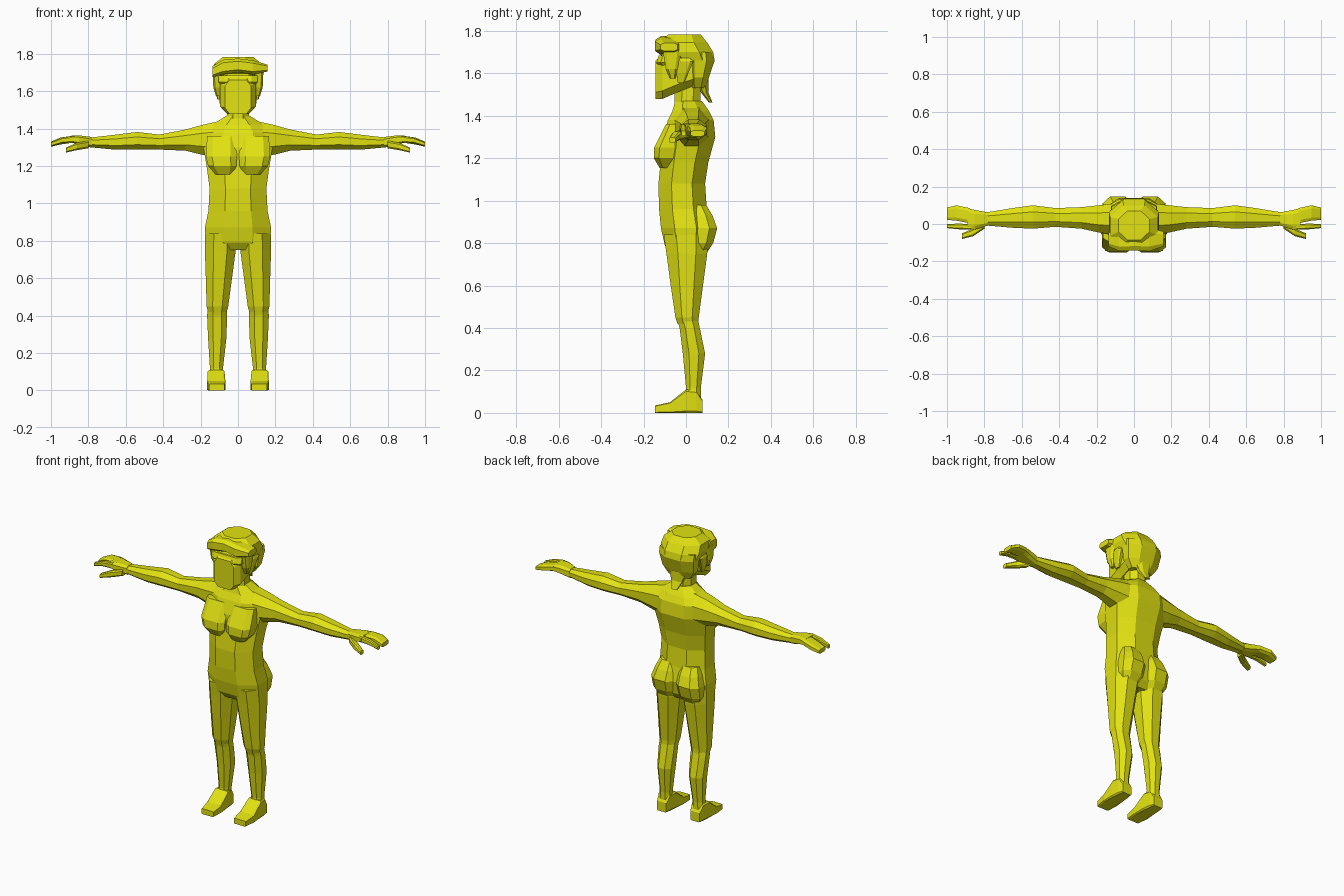
import bpy, bmesh

mat = bpy.data.materials.new("plain yellow")
mat.diffuse_color = (0.76, 0.76, 0.006, 1)


def loft(name, axis, sections, c=0.28, mirror=False):
    """Chamfered-box sections (pos, u0, u1, v0, v1) strung along an axis.
    u, v are x, y for axis z; y, z for axis x; x, z for axis y."""
    bm = bmesh.new()
    rings = []
    for p, u0, u1, v0, v1 in sections:
        du, dv = (u1 - u0) * c, (v1 - v0) * c
        uv = [(u0 + du, v0), (u1 - du, v0), (u1, v0 + dv), (u1, v1 - dv),
              (u1 - du, v1), (u0 + du, v1), (u0, v1 - dv), (u0, v0 + dv)]
        place = {'z': lambda u, v: (u, v, p), 'x': lambda u, v: (p, u, v),
                 'y': lambda u, v: (u, p, v)}[axis]
        rings.append([bm.verts.new(place(u, v)) for u, v in uv])
    for a, b in zip(rings, rings[1:]):
        for i in range(8):
            j = (i + 1) % 8
            bm.faces.new((a[i], a[j], b[j], b[i]))
    bm.faces.new(rings[0])
    bm.faces.new(rings[-1])
    bmesh.ops.recalc_face_normals(bm, faces=bm.faces)
    me = bpy.data.meshes.new(name)
    bm.to_mesh(me)
    bm.free()
    me.materials.append(mat)
    ob = bpy.data.objects.new(name, me)
    bpy.context.collection.objects.link(ob)
    if mirror:
        ob.modifiers.new("mirror", 'MIRROR').use_mirror_merge = False
    return ob


def side(z, w, y0, y1):
    return (z, -w, w, y0, y1)


# Trunk, from the crotch to the base of the neck
loft("torso", 'z', [
    side(0.75, 0.10, -0.07, 0.07), side(0.79, 0.172, -0.10, 0.10),
    side(0.87, 0.177, -0.118, 0.115), side(0.96, 0.158, -0.127, 0.098),
    side(1.08, 0.152, -0.13, 0.09), side(1.18, 0.165, -0.12, 0.105),
    side(1.30, 0.185, -0.11, 0.138), side(1.38, 0.185, -0.085, 0.13),
    side(1.42, 0.14, -0.065, 0.11), side(1.47, 0.06, -0.05, 0.075)])
loft("chest", 'z', [
    (1.155, 0.03, 0.12, -0.125, -0.05), (1.20, 0.008, 0.16, -0.152, -0.03),
    (1.25, 0.006, 0.172, -0.15, -0.02), (1.36, 0.01, 0.165, -0.095, 0.0)],
    0.2, True)
loft("buttock", 'z', [
    (0.75, 0.04, 0.14, 0.0, 0.095), (0.80, 0.012, 0.165, 0.0, 0.128),
    (0.87, 0.006, 0.168, 0.0, 0.147), (0.93, 0.01, 0.15, 0.0, 0.125),
    (0.98, 0.02, 0.13, 0.0, 0.095)], 0.25, True)

# Legs and feet
loft("thigh", 'z', [
    (0.42, 0.06, 0.160, -0.04, 0.06), (0.45, 0.052, 0.168, -0.05, 0.06),
    (0.60, 0.032, 0.172, -0.072, 0.08), (0.75, 0.012, 0.177, -0.092, 0.10),
    (0.84, 0.01, 0.175, -0.105, 0.105)], mirror=True)
loft("shin", 'z', [
    (0.06, 0.078, 0.155, -0.005, 0.07), (0.12, 0.08, 0.150, 0.0, 0.07),
    (0.28, 0.062, 0.160, -0.015, 0.09), (0.40, 0.058, 0.165, -0.03, 0.065),
    (0.45, 0.06, 0.162, -0.045, 0.055)], mirror=True)
loft("foot", 'y', [
    (-0.145, 0.072, 0.155, 0, 0.035), (-0.075, 0.067, 0.165, 0, 0.05),
    (0.0, 0.072, 0.162, 0, 0.11), (0.05, 0.078, 0.157, 0, 0.105),
    (0.078, 0.085, 0.15, 0, 0.06)], 0.08, True)

# Arms held straight out
loft("arm", 'x', [
    (0.10, -0.06, 0.11, 1.24, 1.44), (0.19, -0.045, 0.10, 1.26, 1.42),
    (0.28, -0.025, 0.09, 1.282, 1.395), (0.42, -0.015, 0.085, 1.288, 1.368),
    (0.54, -0.025, 0.10, 1.288, 1.382), (0.65, -0.02, 0.085, 1.287, 1.368),
    (0.79, -0.008, 0.062, 1.30, 1.352)], mirror=True)

# Hands: palm with joined fingers, pointing finger and thumb
loft("palm", 'x', [
    (0.78, -0.008, 0.062, 1.298, 1.355), (0.85, -0.03, 0.075, 1.315, 1.364),
    (0.89, -0.03, 0.085, 1.325, 1.362)], 0.2, True)
loft("fingers", 'x', [
    (0.88, 0.004, 0.085, 1.325, 1.362), (0.95, 0.018, 0.10, 1.315, 1.352),
    (1.0, 0.022, 0.088, 1.303, 1.33)], 0.2, True)
loft("pointing_finger", 'x', [
    (0.87, -0.03, 0.0, 1.325, 1.362), (0.94, -0.028, 0.002, 1.322, 1.352),
    (1.0, -0.022, 0.0, 1.305, 1.328)], 0.2, True)
loft("thumb", 'x', [
    (0.80, -0.025, 0.02, 1.295, 1.335), (0.86, -0.065, -0.025, 1.285, 1.325),
    (0.92, -0.08, -0.05, 1.272, 1.298)], 0.2, True)

# Neck and face
loft("neck", 'z', [side(1.41, 0.075, -0.055, 0.09),
                   side(1.47, 0.06, -0.055, 0.068),
                   side(1.58, 0.058, -0.05, 0.07)])
loft("face", 'y', [
    (-0.143, -0.07, 0.07, 1.478, 1.66), (-0.11, -0.095, 0.095, 1.48, 1.69),
    (-0.03, -0.10, 0.10, 1.515, 1.72), (0.06, -0.10, 0.10, 1.55, 1.72)],
    0.18)
loft("brow", 'z', [side(1.635, 0.093, -0.13, 0), side(1.65, 0.105, -0.14, 0),
                   side(1.685, 0.105, -0.128, 0)], 0.15)
loft("ear", 'z', [
    (1.555, 0.09, 0.11, -0.04, -0.01), (1.60, 0.09, 0.122, -0.045, 0.01),
    (1.655, 0.09, 0.132, -0.04, 0.035), (1.68, 0.09, 0.122, -0.025, 0.025)],
    0.2, True)

# Hair: cap, back, side locks, tail at the nape and swept fringe
loft("hair_cap", 'z', [
    side(1.66, 0.122, -0.07, 0.135), side(1.70, 0.134, -0.105, 0.128),
    side(1.745, 0.128, -0.125, 0.10), side(1.782, 0.082, -0.085, 0.07)])
loft("hair_back", 'z', [
    side(1.53, 0.075, 0.02, 0.09), side(1.58, 0.11, 0.01, 0.108),
    side(1.66, 0.122, 0.0, 0.135), side(1.70, 0.12, 0.0, 0.128)])
loft("side_lock", 'z', [
    (1.575, 0.088, 0.118, -0.075, -0.05), (1.62, 0.088, 0.132, -0.095, -0.04),
    (1.71, 0.088, 0.136, -0.11, -0.02)], 0.2, True)
loft("nape_tail", 'z', [
    side(1.462, 0.018, 0.108, 0.125), side(1.51, 0.038, 0.07, 0.105),
    side(1.57, 0.06, 0.04, 0.105)])
loft("fringe", 'x', [
    (-0.135, -0.12, -0.04, 1.675, 1.735), (-0.08, -0.145, -0.03, 1.69, 1.768),
    (0.0, -0.142, -0.02, 1.70, 1.775), (0.08, -0.146, -0.02, 1.69, 1.765),
    (0.158, -0.12, -0.04, 1.705, 1.742)], 0.2)
